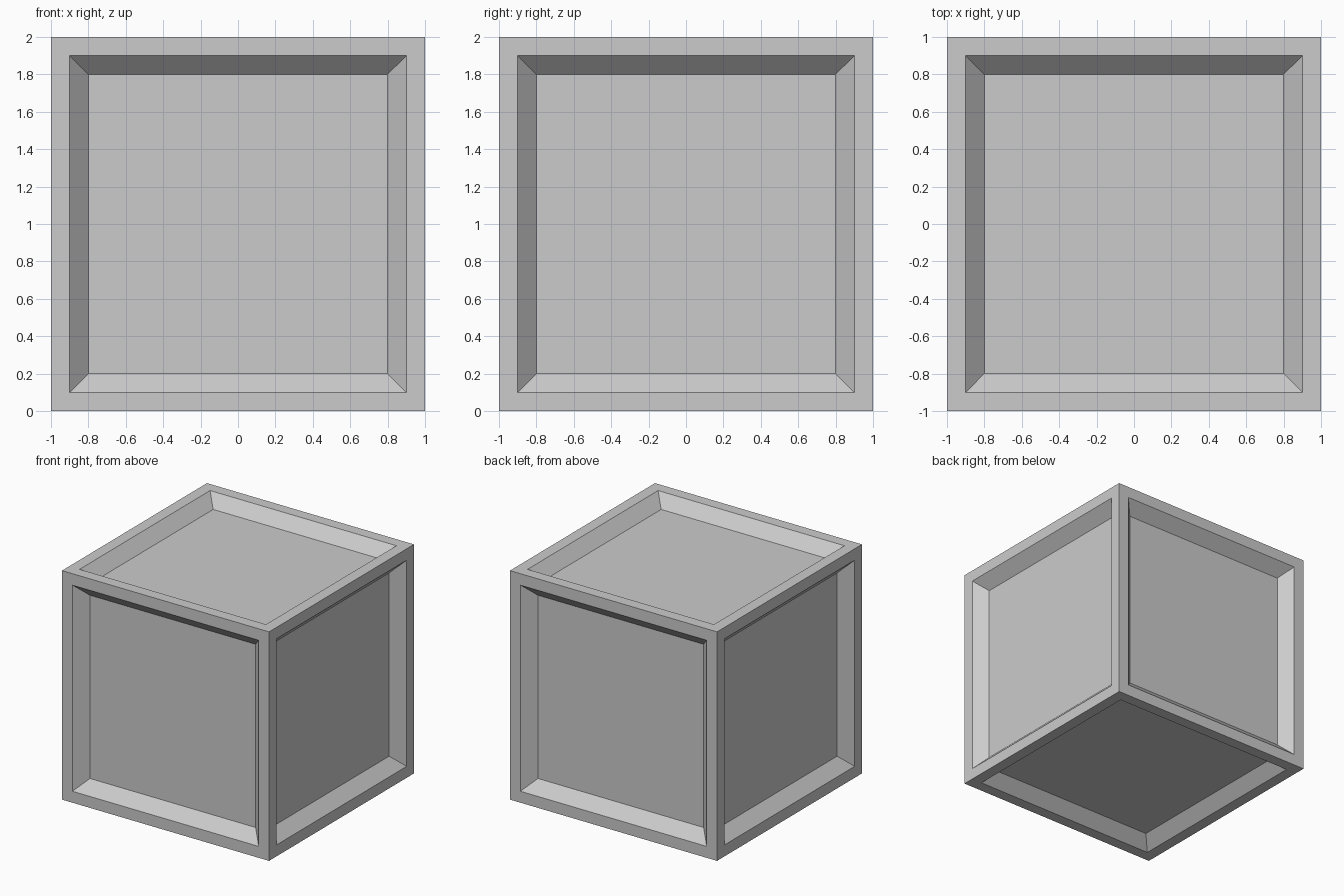
import bpy
import bmesh
from mathutils import Matrix

if "Cube" in bpy.data.objects:
    bpy.data.objects.remove(bpy.data.objects["Cube"])

# Crate body: a 2 unit cube standing on the ground
bm = bmesh.new()
bmesh.ops.create_cube(bm, size=2, matrix=Matrix.Translation((0, 0, 1)))
panels = list(bm.faces)

# Flat frame on every side, then a sloped recess down to each panel
for depth in (0.0, -0.1):
    bmesh.ops.inset_individual(bm, faces=panels, thickness=0.1, depth=depth,
                               use_even_offset=True)

mesh = bpy.data.meshes.new("crate")
bm.to_mesh(mesh)
bm.free()
bpy.context.collection.objects.link(bpy.data.objects.new("crate", mesh))
